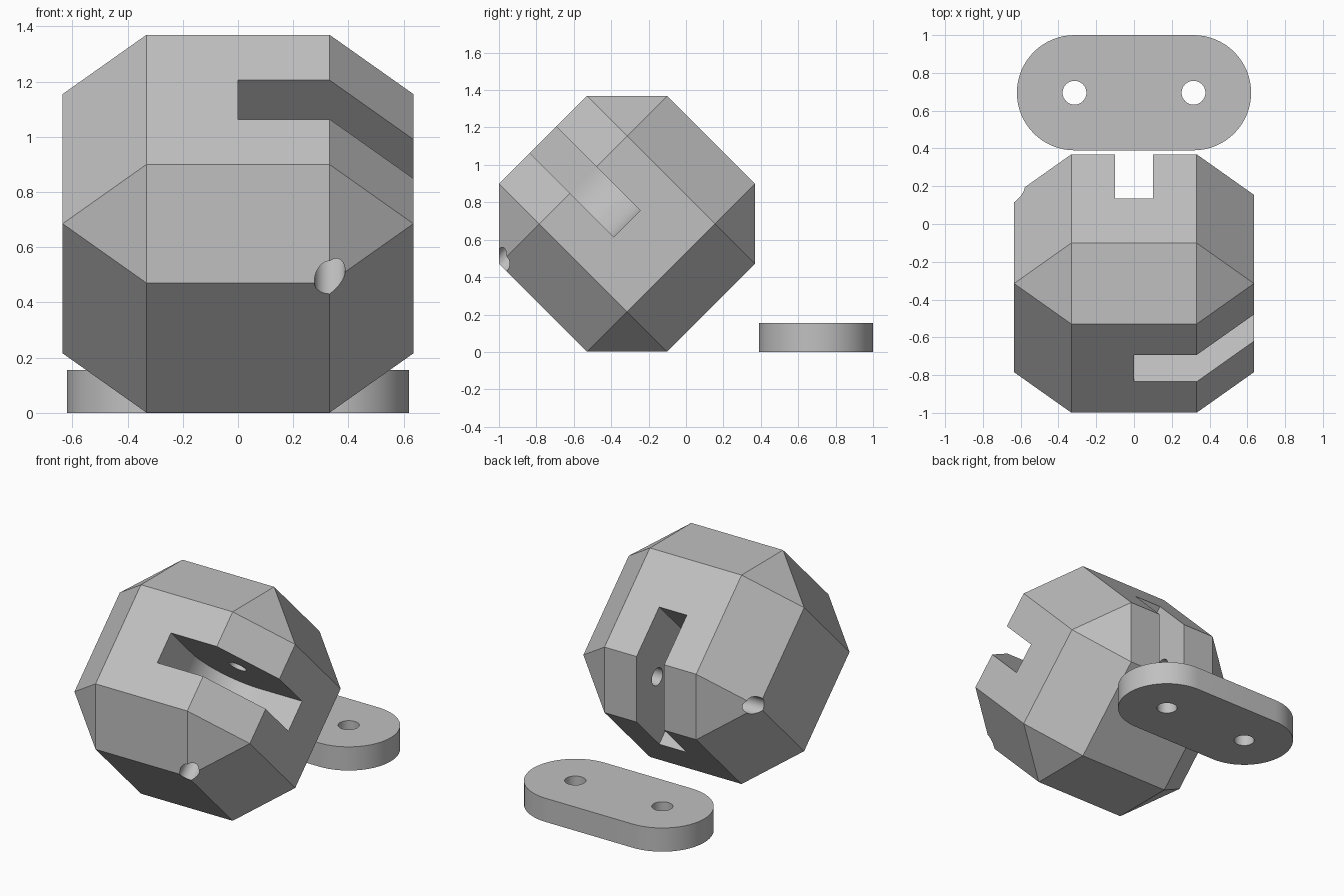
import bpy, bmesh, math
from mathutils import Vector
from itertools import product

if "Cube" in bpy.data.objects:
    bpy.data.objects.remove(bpy.data.objects["Cube"])

HALF, FACE = 0.635, 0.332          # body half size, half width of a square face
SLOT, PIN = 0.10, 0.056            # slot half width, pin hole radius
S = math.sqrt(0.5)
C = Vector((0, -0.315, 0.685))     # body centre
X = Vector((1, 0, 0))
U = Vector((0, -S, S))             # toward upper front
V = Vector((0, S, S))              # toward upper back

gray = bpy.data.materials.new("light gray")
gray.diffuse_color = (0.53, 0.53, 0.53, 1)
gray.use_nodes = True
gray.node_tree.nodes["Principled BSDF"].inputs["Base Color"].default_value = gray.diffuse_color


def make(name, bm):
    bmesh.ops.recalc_face_normals(bm, faces=bm.faces)
    me = bpy.data.meshes.new(name)
    bm.to_mesh(me)
    bm.free()
    me.materials.append(gray)
    ob = bpy.data.objects.new(name, me)
    bpy.context.collection.objects.link(ob)
    return ob


def prism(name, outline, o, a, b, n, lo, hi):
    """Extrude a 2D outline in axes a, b along n from lo to hi."""
    bm = bmesh.new()
    face = bm.faces.new([bm.verts.new(o + a * p + b * q + n * lo) for p, q in outline])
    new = bmesh.ops.extrude_face_region(bm, geom=[face])["geom"]
    bmesh.ops.translate(bm, vec=n * (hi - lo),
                        verts=[g for g in new if isinstance(g, bmesh.types.BMVert)])
    return make(name, bm)


def arc(cx, cy, r, start, end, n):
    return [(cx + r * math.cos(t), cy + r * math.sin(t))
            for t in (math.radians(start + (end - start) * i / n) for i in range(n + 1))]


def circle(cx, cy, r, n=40):
    return arc(cx, cy, r, 0, 360, n)[:-1]


def cut(target, cutter):
    m = target.modifiers.new("cut", 'BOOLEAN')
    m.operation, m.solver, m.object = 'DIFFERENCE', 'EXACT', cutter
    bpy.ops.object.select_all(action='DESELECT')
    target.select_set(True)
    bpy.context.view_layer.objects.active = target
    bpy.ops.object.modifier_apply(modifier=m.name)
    bpy.data.objects.remove(cutter)


def finish(ob):
    bpy.ops.object.select_all(action='DESELECT')
    ob.select_set(True)
    bpy.context.view_layer.objects.active = ob
    bpy.ops.object.shade_smooth_by_angle(angle=math.radians(25))


# Body: cube with bevelled edges and corners, tipped 45 degrees
bm = bmesh.new()
for k in range(3):
    for s in product((-1, 1), repeat=3):
        p = [s[i] * (HALF if i == k else FACE) for i in range(3)]
        bm.verts.new(C + X * p[0] + U * p[1] + V * p[2])
bmesh.ops.convex_hull(bm, input=bm.verts)
bmesh.ops.dissolve_limit(bm, angle_limit=0.02, verts=bm.verts, edges=bm.edges)
body = make("body", bm)

# Slots with rounded floor, each with a blind pin hole across it
slot = arc(FACE, FACE, FACE, 180, 270, 24) + [(1, 0), (1, 1), (0, 1)]
for a, b, n in ((X, U, V), (-U, V, X)):
    cut(body, prism("slot_cutter", slot, C, a, b, n, -SLOT, SLOT))
    cut(body, prism("pin_cutter", circle(FACE, FACE, PIN), C, a, b, n, -1, 0.35))
finish(body)

# Link plate: rounded bar with two pin holes
R, D, T = 0.305, 0.315, 0.155
Y, Z = Vector((0, 1, 0)), Vector((0, 0, 1))
mid = Vector((0, 0.695, 0))
link = prism("link_plate", arc(D, 0, R, -90, 90, 32) + arc(-D, 0, R, 90, 270, 32),
             mid, X, Y, Z, 0, T)
for x in (-D, D):
    cut(link, prism("hole_cutter", circle(x, 0, 0.063), mid, X, Y, Z, -0.1, T + 0.1))
finish(link)
